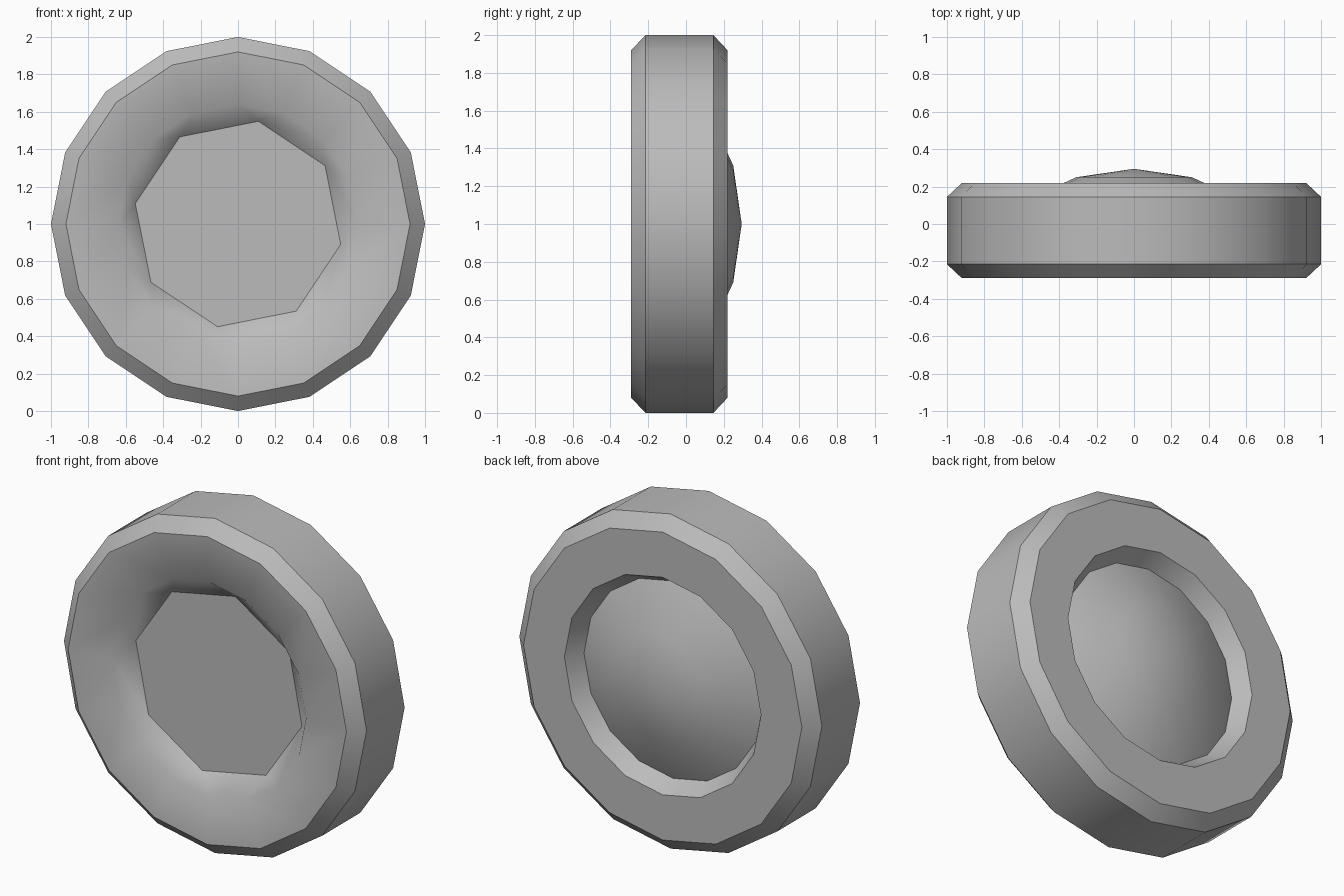
import bpy, bmesh, math

cube = bpy.data.objects.get("Cube")
if cube:
    bpy.data.objects.remove(cube)

grey = bpy.data.materials.new("plain grey")
grey.use_nodes = True
colour = (0.5, 0.5, 0.5, 1)
grey.diffuse_color = colour
grey.node_tree.nodes["Principled BSDF"].inputs["Base Color"].default_value = colour

SIDES = 16


def ring(bm, radius, y, count=SIDES, turn=0.0):
    """Circle of vertices around the wheel axle."""
    verts = []
    for i in range(count):
        a = turn + math.tau * i / count
        verts.append(bm.verts.new((radius * math.cos(a), y, 1 + radius * math.sin(a))))
    return verts


def bridge(bm, a, b):
    n = len(a)
    return [bm.faces.new((a[i], a[(i + 1) % n], b[(i + 1) % n], b[i])) for i in range(n)]


def finish(name, bm, sharp_rings):
    """Smooth shade with sharp creases along the given rings."""
    for f in bm.faces:
        f.smooth = len(f.verts) <= 4
    for r in sharp_rings:
        for v, w in zip(r, r[1:] + r[:1]):
            bm.edges.get((v, w)).smooth = False
    bmesh.ops.recalc_face_normals(bm, faces=bm.faces[:])
    mesh = bpy.data.meshes.new(name)
    bm.to_mesh(mesh)
    bm.free()
    mesh.materials.append(grey)
    bpy.context.collection.objects.link(bpy.data.objects.new(name, mesh))


bm = bmesh.new()

# Tyre and hub: front lip, tread, back face, recess, domed hub
profile = [(0.64, -0.27), (0.92, -0.29), (1, -0.215), (1, 0.145),
           (0.92, 0.22), (0.65, 0.22), (0.59, 0.12), (0.31, 0.25)]
rings = [ring(bm, r, y) for r, y in profile]
for a, b in zip(rings, rings[1:]):
    bridge(bm, a, b)
tip = bm.verts.new((0, 0.295, 1))
hub = rings[-1]
for i in range(SIDES):
    bm.faces.new((hub[i], hub[(i + 1) % SIDES], tip))

# Front recess: eight-sided plate joined to the sixteen-sided lip
lip = rings[0]
plate = ring(bm, 0.56, -0.18, SIDES // 2, math.tau / SIDES * 1.5)
for k, v in enumerate(plate):
    a, b, c = (lip[(2 * k + j) % SIDES] for j in (1, 2, 3))
    bm.faces.new((a, b, v))
    bm.faces.new((b, c, plate[(k + 1) % len(plate)], v))
bm.faces.new(plate)

finish("wheel", bm, rings[1:7] + [plate])
